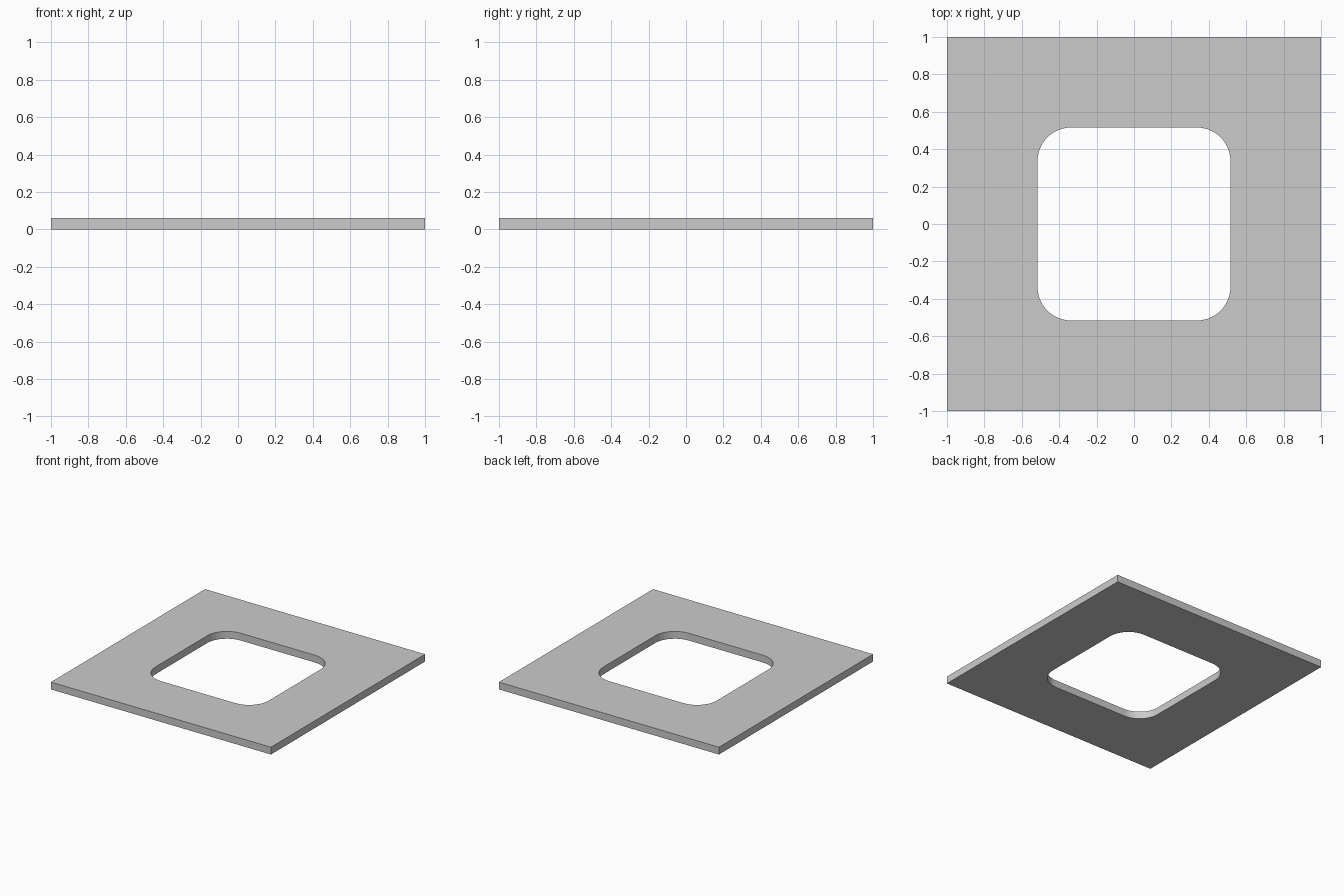
import bpy, bmesh
from math import cos, sin, pi

if "Cube" in bpy.data.objects:
    bpy.data.objects.remove(bpy.data.objects["Cube"])

HALF, THICK = 1.0, 0.06
HOLE, RADIUS, SEG = 0.516, 0.18, 12

bm = bmesh.new()

# Outer square corners and rounded opening corners, counter-clockwise
outer, arcs = [], []
for k in range(4):
    mid = pi / 4 + k * pi / 2
    sx = 1 if cos(mid) > 0 else -1
    sy = 1 if sin(mid) > 0 else -1
    outer.append(bm.verts.new((sx * HALF, sy * HALF, 0)))
    c = HOLE - RADIUS
    angles = [k * pi / 2 + i * pi / 2 / SEG for i in range(SEG + 1)]
    arcs.append([bm.verts.new((sx * c + RADIUS * cos(a), sy * c + RADIUS * sin(a), 0))
                 for a in angles])

# One mitred face per side of the frame
for k in range(4):
    n = (k + 1) % 4
    inner = arcs[k][SEG // 2:] + arcs[n][:SEG // 2 + 1]
    bm.faces.new([outer[k], outer[n]] + inner[::-1])

# Thickness
ext = bmesh.ops.extrude_face_region(bm, geom=bm.faces[:])
bmesh.ops.translate(bm, vec=(0, 0, THICK),
                    verts=[g for g in ext["geom"] if isinstance(g, bmesh.types.BMVert)])
bmesh.ops.recalc_face_normals(bm, faces=bm.faces[:])

mesh = bpy.data.meshes.new("square_frame_plate")
bm.to_mesh(mesh)
bm.free()
plate = bpy.data.objects.new("square_frame_plate", mesh)
bpy.context.collection.objects.link(plate)

# Smooth rounded corners, sharp plate edges
bpy.context.view_layer.objects.active = plate
plate.select_set(True)
bpy.ops.object.shade_smooth_by_angle(angle=pi / 6)
